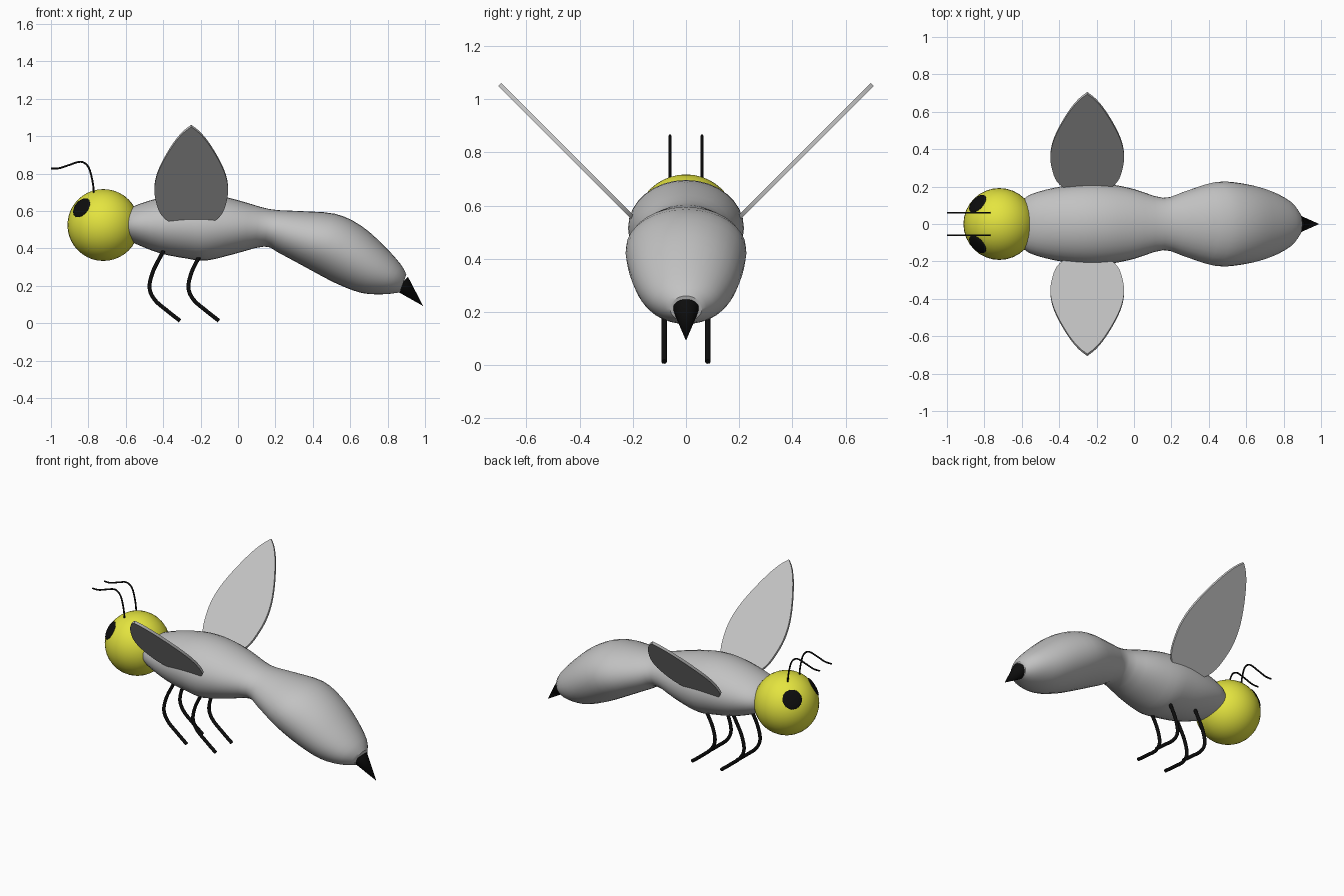
import bpy, bmesh, math
from mathutils import Vector

if "Cube" in bpy.data.objects:
    bpy.data.objects.remove(bpy.data.objects["Cube"])


def material(name, rgb):
    m = bpy.data.materials.new(name)
    m.use_nodes = True
    m.diffuse_color = (*rgb, 1)
    m.node_tree.nodes["Principled BSDF"].inputs["Base Color"].default_value = (*rgb, 1)
    return m


GREY = material("soft grey", (0.54, 0.54, 0.54))
YELLOW = material("head yellow", (0.78, 0.78, 0.05))
BLACK = material("black", (0.004, 0.004, 0.004))


def finish(name, bm, mat, smooth=True):
    bmesh.ops.recalc_face_normals(bm, faces=bm.faces)
    mesh = bpy.data.meshes.new(name)
    bm.to_mesh(mesh)
    bm.free()
    mesh.materials.append(mat)
    ob = bpy.data.objects.new(name, mesh)
    bpy.context.collection.objects.link(ob)
    if smooth:
        bpy.ops.object.select_all(action="DESELECT")
        ob.select_set(True)
        bpy.context.view_layer.objects.active = ob
        bpy.ops.object.shade_smooth_by_angle(angle=math.radians(40))
    return ob


def spline(points, steps):
    """Catmull-Rom interpolation through tuples of any length."""
    pts = [points[0]] + points + [points[-1]]
    out = []
    for a, b, c, d in zip(pts, pts[1:], pts[2:], pts[3:]):
        for k in range(steps):
            t = k / steps
            out.append(tuple(0.5 * (2*q + (r - p)*t + (2*p - 5*q + 4*r - s)*t*t
                                    + (3*q - p - 3*r + s)*t**3)
                             for p, q, r, s in zip(a, b, c, d)))
    return out + [points[-1]]


# Body: tilted elliptical sections (top x, top z, bottom x, bottom z, half width)
sections = [
    (-.62, .585, -.62, .46, .10), (-.56, .625, -.56, .43, .155),
    (-.42, .67, -.42, .375, .195), (-.27, .695, -.27, .345, .215),
    (-.13, .688, -.17, .335, .215), (.01, .655, -.02, .37, .188),
    (.17, .61, .14, .41, .14), (.32, .60, .22, .375, .173),
    (.52, .585, .36, .30, .225), (.66, .52, .52, .215, .215),
    (.78, .415, .66, .162, .18), (.87, .315, .78, .155, .125),
    (.90, .26, .865, .165, .06)]
SIDES = 32
bm = bmesh.new()
rings = []
for tx, tz, bx, bz, w in spline(sections, 3):
    centre = Vector(((tx + bx) / 2, 0, (tz + bz) / 2))
    up = Vector(((tx - bx) / 2, 0, (tz - bz) / 2))
    rings.append([bm.verts.new(centre + up * math.cos(a) + Vector((0, w * math.sin(a), 0)))
                  for a in (math.tau * i / SIDES for i in range(SIDES))])
for r, s in zip(rings, rings[1:]):
    for i in range(SIDES):
        j = (i + 1) % SIDES
        bm.faces.new((r[i], r[j], s[j], s[i]))
bm.faces.new(rings[0])
bm.faces.new(rings[-1])
finish("body", bm, GREY)

# Head
HEAD = Vector((-.72, 0, .525))
bm = bmesh.new()
bmesh.ops.create_uvsphere(bm, u_segments=32, v_segments=20, radius=.192)
bmesh.ops.translate(bm, verts=bm.verts, vec=HEAD)
finish("head", bm, YELLOW)

# Stinger: cone pointing down and back
base, tip = Vector((.873, 0, .213)), Vector((.99, 0, .092))
bm = bmesh.new()
bmesh.ops.create_cone(bm, cap_ends=True, segments=16, radius1=.05, radius2=0,
                      depth=(tip - base).length)
ob = finish("stinger", bm, BLACK)
ob.location = (base + tip) / 2
ob.rotation_euler = (tip - base).to_track_quat("Z", "Y").to_euler()


def tube(name, points, radius, y):
    """Thin black tube through (x, z) points at a given y."""
    curve = bpy.data.curves.new(name, "CURVE")
    curve.dimensions = "3D"
    curve.bevel_depth = radius
    curve.bevel_resolution = 2
    curve.use_fill_caps = True
    path = spline(points, 6)
    sp = curve.splines.new("POLY")
    sp.points.add(len(path) - 1)
    for p, (x, z) in zip(sp.points, path):
        p.co = (x, y, z, 1)
        p.radius = 1
    sp.use_smooth = True
    curve.materials.append(BLACK)
    bpy.context.collection.objects.link(bpy.data.objects.new(name, curve))


antenna = [(-.77, .69), (-.778, .76), (-.80, .835), (-.84, .863),
           (-.90, .847), (-.955, .829), (-1, .828)]
leg = [(-.385, .41), (-.41, .365), (-.455, .275), (-.473, .19), (-.445, .125),
       (-.38, .068), (-.31, .013)]
# Wing outline: half width, height along z
outline = [(.08, .53), (.135, .56), (.17, .60), (.19, .66), (.197, .72),
           (.185, .79), (.15, .87), (.095, .96), (.045, 1.02), (0, 1.055)]

for side, label in ((1, "left"), (-1, "right")):
    # Eyes: shallow discs on the head
    way = Vector((-.12, side * .112, .095)).normalized()
    bm = bmesh.new()
    bmesh.ops.create_uvsphere(bm, u_segments=24, v_segments=12, radius=.058)
    bmesh.ops.scale(bm, verts=bm.verts, vec=(1, 1, .2))
    ob = finish(label + "_eye", bm, BLACK)
    ob.location = HEAD + way * .184
    ob.rotation_euler = way.to_track_quat("Z", "Y").to_euler()

    tube(label + "_antenna", antenna, .005, side * .06)
    tube(label + "_front_leg", leg, .0105, side * .082)
    tube(label + "_rear_leg", [(x + .208, z) for x, z in leg], .0105, side * .082)

    # Wings: flat leaf plates raised at forty-five degrees
    half = spline(outline, 3)
    loop = half + [(-w, z) for w, z in half[-2::-1]]
    bm = bmesh.new()
    face = bm.faces.new([bm.verts.new((-.25 + w, side * (z - .355), z)) for w, z in loop])
    normal = Vector((0, -side, 1)).normalized() * .008
    bmesh.ops.translate(bm, verts=bm.verts, vec=-normal)
    new = bmesh.ops.extrude_face_region(bm, geom=[face], use_keep_orig=True)["geom"]
    bmesh.ops.translate(bm, vec=normal * 2,
                        verts=[v for v in new if isinstance(v, bmesh.types.BMVert)])
    finish(label + "_wing", bm, GREY)
